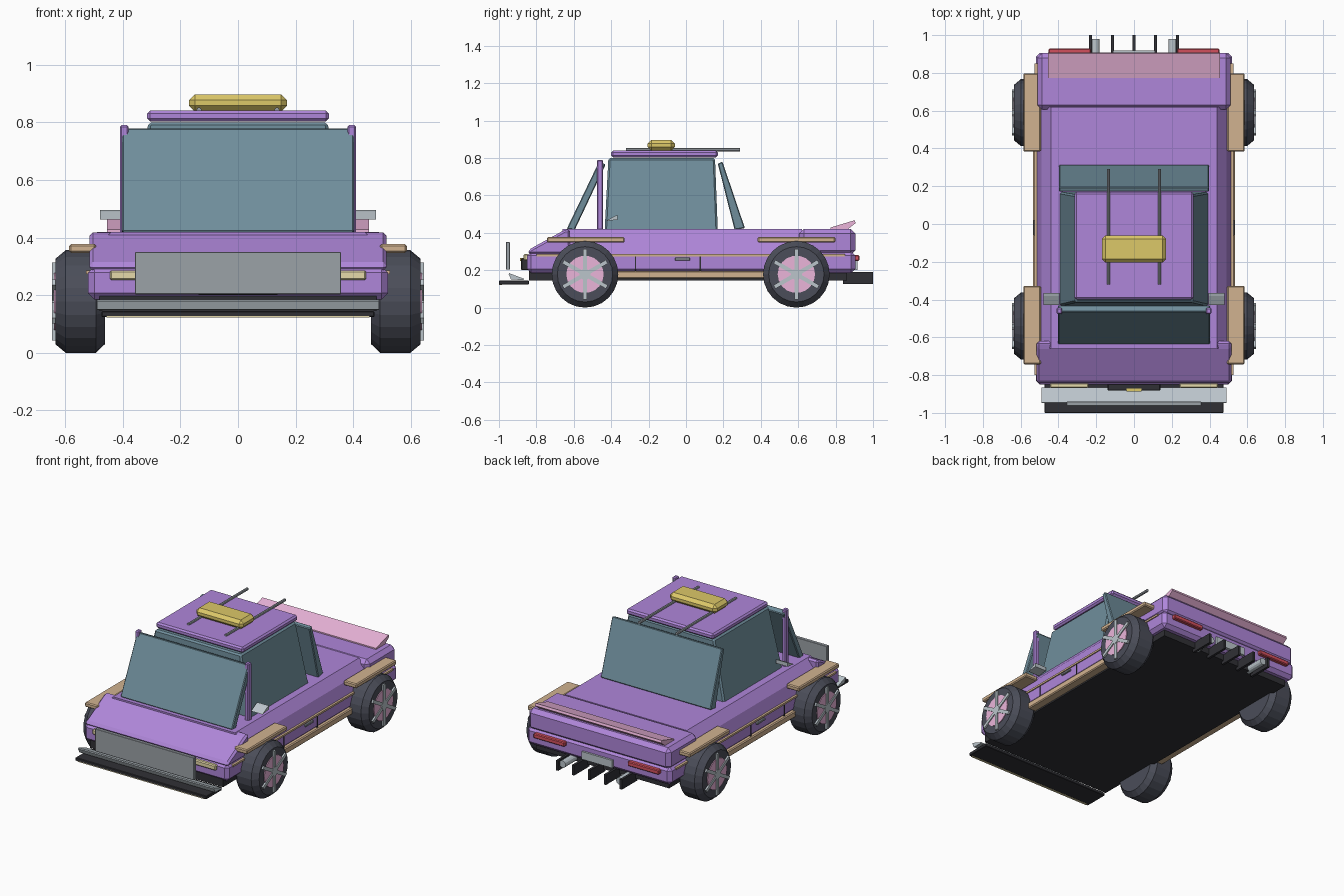
import bpy, bmesh, math
from mathutils import Matrix, Vector

if "Cube" in bpy.data.objects:
    bpy.data.objects.remove(bpy.data.objects["Cube"])


def material(name, r, g, b):
    m = bpy.data.materials.new(name)
    m.diffuse_color = (r, g, b, 1)
    m.use_nodes = True
    m.node_tree.nodes["Principled BSDF"].inputs["Base Color"].default_value = m.diffuse_color
    return m


PURPLE = material("purple paint", 0.43, 0.24, 0.70)
GLASS = material("tinted glass", 0.16, 0.27, 0.33)
TAN = material("tan trim", 0.64, 0.45, 0.28)
YELLOW = material("yellow lamp", 0.72, 0.58, 0.14)
RUBBER = material("rubber", 0.07, 0.075, 0.10)
BLACK = material("black plastic", 0.03, 0.03, 0.036)
RED = material("red lens", 0.65, 0.08, 0.11)
PINK = material("pink accent", 0.83, 0.46, 0.70)
CREAM = material("cream lens", 0.79, 0.70, 0.40)
SILVER = material("silver", 0.50, 0.56, 0.60)
STEEL = material("steel", 0.33, 0.36, 0.39)


def finish(name, bm, mat, bevel=0.0):
    if bevel:
        bmesh.ops.bevel(bm, geom=bm.edges[:], offset=bevel, segments=1,
                        affect='EDGES', clamp_overlap=True)
    bmesh.ops.recalc_face_normals(bm, faces=bm.faces[:])
    me = bpy.data.meshes.new(name)
    bm.to_mesh(me)
    bm.free()
    me.materials.append(mat)
    ob = bpy.data.objects.new(name, me)
    bpy.context.collection.objects.link(ob)
    return ob


def box(name, x, y, z, mat, bevel=0.0, tilt=0.0):
    """Box from (min, max) ranges; tilt turns it about its own x axis."""
    bm = bmesh.new()
    bmesh.ops.create_cube(bm, size=1)
    bmesh.ops.scale(bm, vec=(x[1] - x[0], y[1] - y[0], z[1] - z[0]), verts=bm.verts)
    ob = finish(name, bm, mat, bevel)
    ob.location = [(a + b) / 2 for a, b in (x, y, z)]
    ob.rotation_euler.x = math.radians(tilt)
    return ob


def pair(name, x, y, z, mat, bevel=0.0, tilt=0.0):
    """The same box on both sides."""
    box(name + "_right", x, y, z, mat, bevel, tilt)
    box(name + "_left", (-x[1], -x[0]), y, z, mat, bevel, tilt)


def prism(name, pts, lo, hi, axis, mat, bevel=0.0):
    """Extrude a profile: (y, z) points along x, or (x, z) points along y."""
    bm = bmesh.new()
    put = (lambda a, b, t: (t, a, b)) if axis == 'x' else (lambda a, b, t: (a, t, b))
    f = bm.faces.new([bm.verts.new(put(a, b, lo)) for a, b in pts])
    ext = bmesh.ops.extrude_face_region(bm, geom=[f], use_keep_orig=True)
    verts = [v for v in ext['geom'] if isinstance(v, bmesh.types.BMVert)]
    bmesh.ops.translate(bm, verts=verts, vec=put(0, 0, hi - lo))
    return finish(name, bm, mat, bevel)


def lathe(name, profile, sides, loc, axis, mat):
    """Turn (along, radius) points round the x or y axis, capped."""
    bm = bmesh.new()
    rings = []
    for t, r in profile:
        ring = []
        for i in range(sides):
            a = 2 * math.pi * i / sides
            c, s = r * math.cos(a), r * math.sin(a)
            ring.append(bm.verts.new((t, c, s) if axis == 'x' else (c, t, s)))
        rings.append(ring)
    for p, q in zip(rings, rings[1:]):
        for i in range(sides):
            j = (i + 1) % sides
            bm.faces.new((p[i], p[j], q[j], q[i]))
    bm.faces.new(rings[0])
    bm.faces.new(rings[-1])
    ob = finish(name, bm, mat)
    ob.location = loc
    return ob


# Body: floor, lower shell, waist, hood and trunk
box("underbody", (-0.48, 0.48), (-0.84, 0.86), (0.145, 0.20), BLACK)
box("lower_body", (-0.52, 0.52), (-0.85, 0.905), (0.185, 0.30), PURPLE, 0.022)
prism("waist", [(-0.515, 0.28), (0.515, 0.28), (0.49, 0.36), (0.44, 0.42),
                (-0.44, 0.42), (-0.49, 0.36)], -0.66, 0.62, 'y', PURPLE)
prism("hood", [(-0.845, 0.285), (-0.62, 0.285), (-0.62, 0.42), (-0.65, 0.415),
               (-0.84, 0.31)], -0.515, 0.515, 'x', PURPLE, 0.012)
box("trunk", (-0.512, 0.512), (0.605, 0.905), (0.28, 0.42), PURPLE, 0.025)

# Cabin: side glass as a tapered block, slanted front and rear panes, roof
bm = bmesh.new()
bmesh.ops.create_cube(bm, size=1)
for v in bm.verts:
    up = v.co.z > 0
    v.co.x = math.copysign(0.31 if up else 0.395, v.co.x)
    v.co.y = (0.155 if up else 0.17) if v.co.y > 0 else (-0.415 if up else -0.435)
    v.co.z = 0.80 if up else 0.41
finish("cabin_side_glass", bm, GLASS, 0.01)
prism("windshield", [(-0.638, 0.42), (-0.595, 0.415), (-0.43, 0.765), (-0.465, 0.78)],
      -0.403, 0.403, 'x', GLASS, 0.005)
prism("rear_window", [(0.315, 0.425), (0.26, 0.415), (0.17, 0.77), (0.195, 0.78)],
      -0.397, 0.397, 'x', GLASS, 0.005)
box("roof", (-0.315, 0.315), (-0.40, 0.17), (0.803, 0.84), PURPLE, 0.01)
pair("front_pillar", (0.38, 0.41), (-0.477, -0.443), (0.41, 0.79), PURPLE, 0.006)

# Roof lamp and rails
box("roof_lamp", (-0.17, 0.17), (-0.205, -0.06), (0.838, 0.897), YELLOW, 0.02)
for s in (-1, 1):
    lathe("roof_rail", [(-0.32, 0.009), (0.29, 0.009)], 8, (s * 0.135, 0, 0.843), 'y', STEEL)
    # Wedge mirrors
    prism("side_mirror", [(-0.43, 0.462), (-0.365, 0.47), (-0.365, 0.495), (-0.38, 0.49)],
          *sorted((s * 0.395, s * 0.478)), 'x', SILVER)

# Fenders, skirts and side trim
for label, y0 in (("front", -0.743), ("rear", 0.383)):
    pair(label + "_fender", (0.493, 0.586), (y0, y0 + 0.415), (0.347, 0.377), TAN, 0.006)
pair("side_skirt", (0.47, 0.534), (-0.37, 0.42), (0.155, 0.197), TAN, 0.006)
pair("side_trim", (0.50, 0.527), (-0.80, 0.85), (0.274, 0.286), TAN)
for y in (-0.27, 0.075):
    pair("door_gap", (0.50, 0.523), (y - 0.004, y + 0.004), (0.197, 0.274), BLACK)
pair("door_handle", (0.51, 0.532), (-0.06, 0.022), (0.252, 0.267), STEEL, 0.003)

# Wheels: chamfered tyre, pink rim, six silver spokes
for s in (-1, 1):
    for y in (-0.54, 0.59):
        c = (s * 0.548, y, 0.178)
        lathe("tyre", [(s * -0.086, 0.148), (s * -0.055, 0.178), (s * 0.05, 0.178),
                       (s * 0.086, 0.148)], 24, c, 'x', RUBBER)
        lathe("rim", [(0, 0.10), (s * 0.091, 0.10)], 18, c, 'x', PINK)
        lathe("hub", [(0, 0.03), (s * 0.098, 0.03)], 12, c, 'x', SILVER)
        for k in range(3):
            bar = box("spokes", (-0.006, 0.006), (-0.011, 0.011), (-0.135, 0.135), SILVER)
            bar.location = (s * 0.639, y, 0.178)
            bar.rotation_euler.x = k * math.pi / 3

# Front end: grille, lamps, push plate, bumper and splitter
box("grille", (-0.14, 0.14), (-0.882, -0.84), (0.20, 0.262), BLACK, 0.004)
box("grille_badge_blank", (-0.04, 0.04), (-0.888, -0.87), (0.25, 0.266), YELLOW)
pair("headlight", (0.24, 0.445), (-0.868, -0.84), (0.252, 0.286), CREAM, 0.006)
box("push_plate", (-0.357, 0.357), (-0.963, -0.941), (0.203, 0.35), STEEL, 0.002)
prism("front_bumper", [(-0.948, 0.178), (-0.945, 0.184), (-0.865, 0.154), (-0.87, 0.148),
                       (-0.935, 0.15)], -0.49, 0.49, 'x', SILVER)
box("splitter", (-0.473, 0.473), (-1.0, -0.84), (0.124, 0.145), BLACK, 0.003)
box("splitter_edge", (-0.457, 0.457), (-1.0, -0.985), (0.122, 0.132), CREAM)

# Rear end: spoiler, lamps, plate, exhausts and diffuser fins
prism("spoiler", [(0.772, 0.415), (0.772, 0.428), (0.902, 0.467), (0.907, 0.452),
                  (0.86, 0.415)], -0.455, 0.455, 'x', PINK)
pair("tail_light", (0.228, 0.453), (0.89, 0.928), (0.25, 0.28), RED, 0.005)
box("rear_plate", (-0.11, 0.11), (0.89, 0.918), (0.20, 0.25), SILVER)
for s in (-1, 1):
    lathe("exhaust", [(0.84, 0.023), (0.98, 0.023)], 12, (s * 0.205, 0, 0.165), 'y', SILVER)
for i in range(-2, 3):
    box("diffuser_fin", (i * 0.115 - 0.008, i * 0.115 + 0.008), (0.84, 1.0),
        (0.125, 0.19), BLACK)
